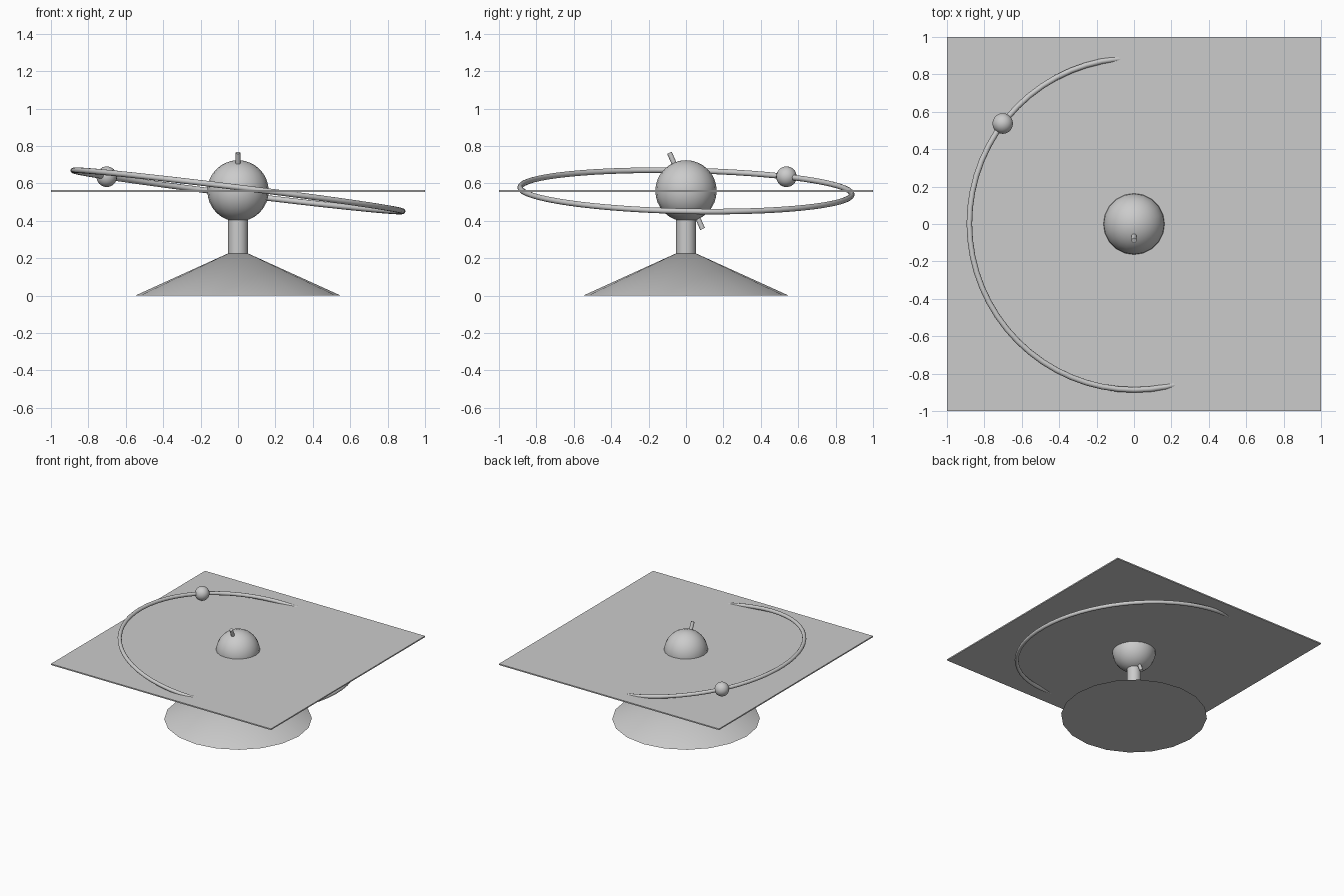
import bpy
import math
from mathutils import Vector

cube = bpy.data.objects.get("Cube")
if cube:
    bpy.data.objects.remove(cube, do_unlink=True)

# One plain grey for every part
GREY = (0.6, 0.6, 0.6, 1.0)
grey = bpy.data.materials.new("plain grey")
grey.use_nodes = True
grey.diffuse_color = GREY
grey.node_tree.nodes["Principled BSDF"].inputs["Base Color"].default_value = GREY

SIDES = 20
CENTRE = Vector((0, 0, 0.56))
RING_RADIUS = 0.887
RING_NORMAL = Vector((0.124, 0.021, 1)).normalized()
AXIS_TILT = math.radians(23.5)


def finish(name, smooth=True):
    """Name the new object, colour it and set its shading."""
    obj = bpy.context.object
    obj.name = name
    obj.data.materials.clear()
    obj.data.materials.append(grey)
    if smooth:
        bpy.ops.object.shade_smooth_by_angle(angle=math.radians(40))
    return obj


def ball(name, radius, location):
    bpy.ops.mesh.primitive_uv_sphere_add(
        segments=SIDES, ring_count=16, radius=radius, location=location)
    return finish(name)


def rod(name, radius, length, location, tilt=0.0):
    bpy.ops.mesh.primitive_cylinder_add(
        vertices=SIDES, radius=radius, depth=length,
        location=location, rotation=(tilt, 0, 0))
    return finish(name)


# Conical foot and post
bpy.ops.mesh.primitive_cone_add(
    vertices=SIDES, radius1=0.55, radius2=0, depth=0.25, location=(0, 0, 0.125))
finish("base_cone")
rod("post", 0.053, 0.25, (0, 0, 0.325))

# Globe with its tilted axis pin
ball("globe", 0.164, CENTRE)
rod("axis_pin", 0.0137, 0.444, CENTRE, AXIS_TILT)

# Thin square reference plane
bpy.ops.mesh.primitive_cube_add(size=2, location=CENTRE)
plane = finish("flat_plane", smooth=False)
plane.scale.z = 0.005

# Inclined orbit ring
bpy.ops.mesh.primitive_torus_add(
    major_segments=64, minor_segments=12,
    major_radius=RING_RADIUS, minor_radius=0.015, location=CENTRE)
ring = finish("orbit_ring")
tilt = Vector((0, 0, 1)).rotation_difference(RING_NORMAL)
ring.rotation_euler = tilt.to_euler()

# Small satellite ball riding on the ring
angle = math.radians(142.8)
on_ring = Vector((math.cos(angle), math.sin(angle), 0)) * RING_RADIUS
ball("satellite_ball", 0.055, CENTRE + tilt @ on_ring)
